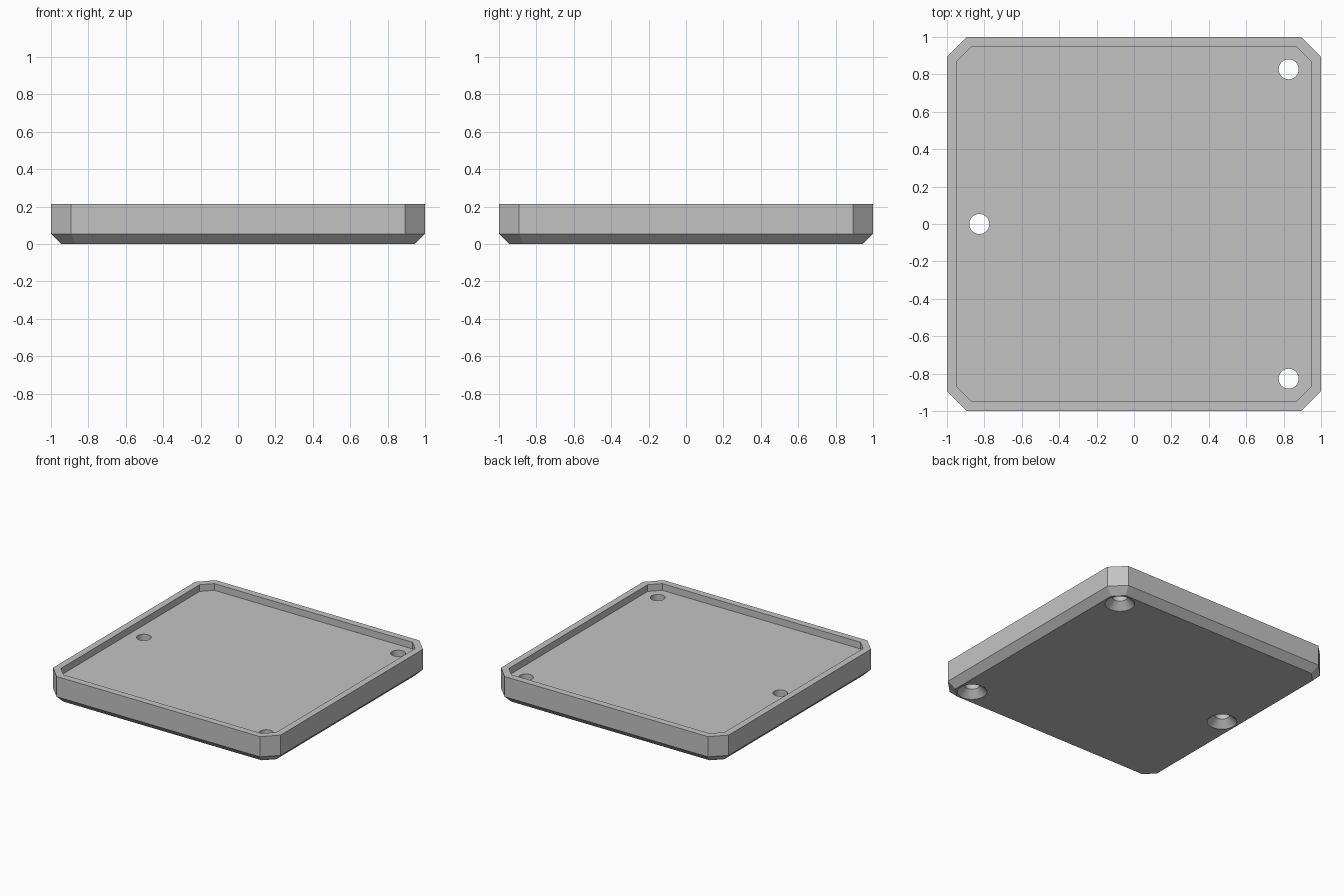
import bpy, bmesh
from math import cos, sin, tan, pi, radians

cube = bpy.data.objects.get("Cube")
if cube:
    bpy.data.objects.remove(cube)

STEP = 0.0535          # bevel size, rim width and recess depth
HEIGHT = 4 * STEP
HOLE_POS = 0.827
SEGMENTS = 32

grey = bpy.data.materials.new("plain grey")
grey.use_nodes = True
colour = (0.55, 0.55, 0.55, 1)
grey.diffuse_color = colour
grey.node_tree.nodes["Principled BSDF"].inputs["Base Color"].default_value = colour


def octagon(inset, z):
    """Square with cut corners, offset evenly inwards."""
    s = 1 - inset
    c = 1 - 2 * STEP - inset * tan(pi / 8)
    return [(c, -s, z), (s, -c, z), (s, c, z), (c, s, z),
            (-c, s, z), (-s, c, z), (-s, -c, z), (-c, -s, z)]


def circle(radius, z, x, y):
    angles = [2 * pi * i / SEGMENTS for i in range(SEGMENTS)]
    return [(x + radius * cos(a), y + radius * sin(a), z) for a in angles]


def loft(name, rings):
    """Closed solid skinned through a list of rings, capped at both ends."""
    bm = bmesh.new()
    loops = [[bm.verts.new(p) for p in ring] for ring in rings]
    n = len(loops[0])
    for low, high in zip(loops, loops[1:]):
        for i in range(n):
            j = (i + 1) % n
            bm.faces.new((low[i], low[j], high[j], high[i]))
    bm.faces.new(loops[0][::-1])
    bm.faces.new(loops[-1])
    mesh = bpy.data.meshes.new(name)
    bm.to_mesh(mesh)
    bm.free()
    mesh.materials.append(grey)
    obj = bpy.data.objects.new(name, mesh)
    bpy.context.collection.objects.link(obj)
    return obj


# Tray: bevelled underside, upright sides, flat rim and shallow recess
tray = loft("tray", [octagon(STEP, 0), octagon(0, STEP), octagon(0, HEIGHT),
                     octagon(STEP, HEIGHT), octagon(STEP, HEIGHT - STEP)])
bpy.context.view_layer.objects.active = tray
tray.select_set(True)

# Three screw holes, countersunk from below
for x, y in [(-HOLE_POS, 0), (HOLE_POS, HOLE_POS), (HOLE_POS, -HOLE_POS)]:
    cutter = loft("hole_cutter", [circle(3 * STEP, -STEP, x, y),
                                  circle(STEP, STEP, x, y),
                                  circle(STEP, 2 * HEIGHT, x, y)])
    cutter.hide_render = True
    cut = tray.modifiers.new("screw hole", 'BOOLEAN')
    cut.operation = 'DIFFERENCE'
    cut.solver = 'EXACT'
    cut.object = cutter
    bpy.ops.object.modifier_apply(modifier=cut.name)
    bpy.data.objects.remove(cutter)

bpy.ops.object.shade_smooth_by_angle(angle=radians(30))
